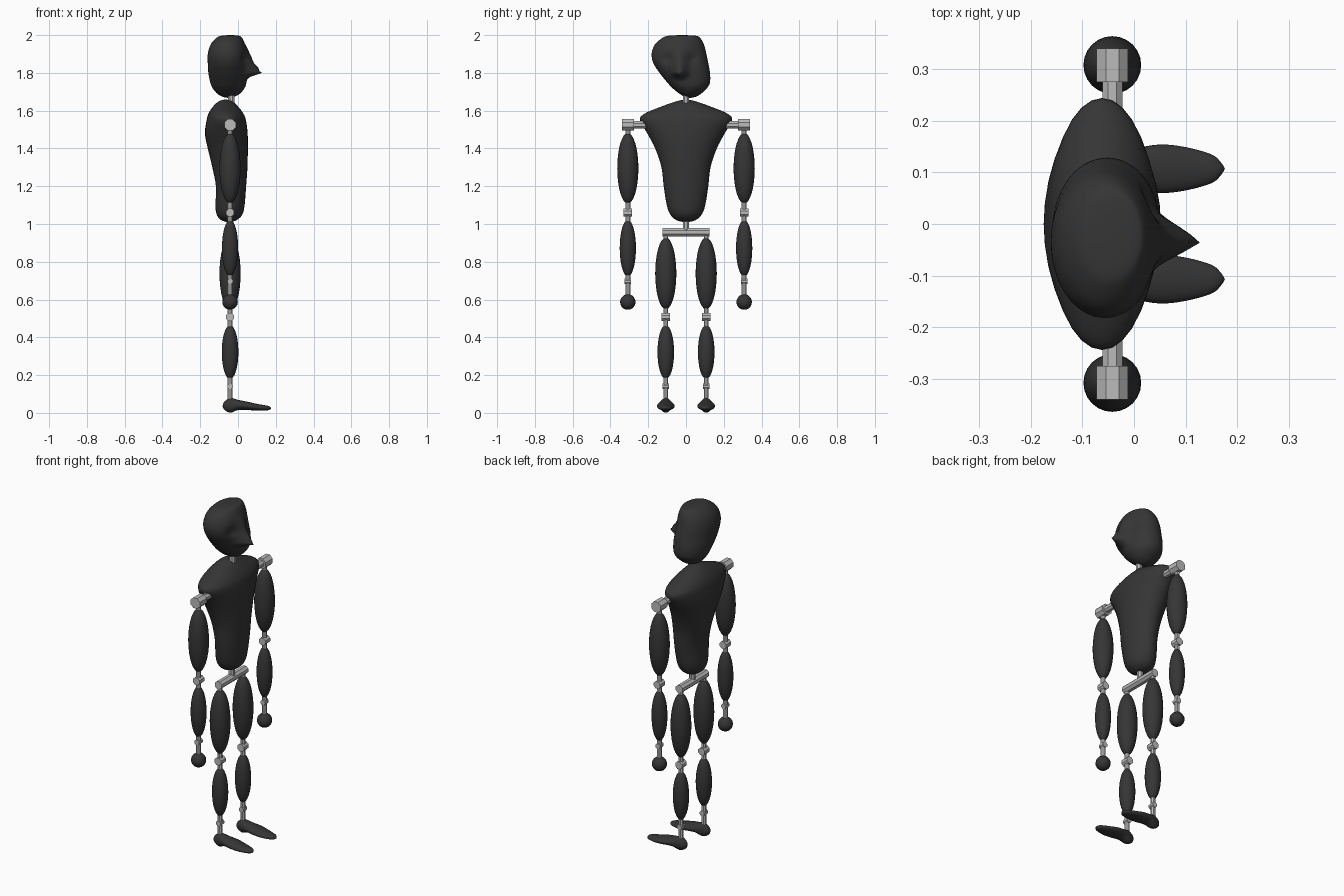
import bpy, bmesh, math
from mathutils import Matrix, Vector

if "Cube" in bpy.data.objects:
    bpy.data.objects.remove(bpy.data.objects["Cube"])


def material(name, v):
    m = bpy.data.materials.new(name)
    m.diffuse_color = (v, v, v, 1)
    m.use_nodes = True
    m.node_tree.nodes["Principled BSDF"].inputs["Base Color"].default_value = m.diffuse_color
    return m


DARK = material("charcoal", 0.036)
METAL = material("light_metal", 0.5)
AX = -0.042          # x of the skeleton line


def finish(name, bm, mat, smooth):
    bmesh.ops.recalc_face_normals(bm, faces=bm.faces[:])
    me = bpy.data.meshes.new(name)
    bm.to_mesh(me)
    bm.free()
    me.materials.append(mat)
    for p in me.polygons:
        p.use_smooth = smooth
    ob = bpy.data.objects.new(name, me)
    bpy.context.collection.objects.link(ob)
    return ob


def rod(name, a, b, r):
    """Eight-sided metal bar between two points."""
    a, b = Vector(a), Vector(b)
    d = b - a
    turn = d.to_track_quat('Z', 'Y').to_matrix().to_4x4()
    bm = bmesh.new()
    bmesh.ops.create_cone(bm, cap_ends=True, segments=8, radius1=r, radius2=r,
                          depth=d.length,
                          matrix=Matrix.Translation((a + b) / 2) @ turn @ Matrix.Rotation(math.pi / 8, 4, 'Z'))
    return finish(name, bm, METAL, False)


def ellipsoid(name, c, rx, rz, segs=24, rings=16):
    bm = bmesh.new()
    bmesh.ops.create_uvsphere(bm, u_segments=segs, v_segments=rings, radius=1,
                              matrix=Matrix.Translation(c) @ Matrix.Diagonal((rx, rx, rz, 1)))
    return finish(name, bm, DARK, True)


def refine(rows, n):
    """Catmull-Rom interpolation between the given sections."""
    out = []
    for i in range(len(rows) - 1):
        p = [rows[max(i - 1, 0)], rows[i], rows[i + 1], rows[min(i + 2, len(rows) - 1)]]
        for k in range(n):
            t = k / n
            out.append([0.5 * (2 * b + (c - a) * t + (2 * a - 5 * b + 4 * c - d) * t * t
                               + (3 * b - a - 3 * c + d) * t ** 3) for a, b, c, d in zip(*p)])
    return out + [list(rows[-1])]


def loft(name, rows, place, segs=32, n=4, shape=None):
    """Oval sections (t, a_min, a_max, b_min, b_max), closed to a point at both ends."""
    bm = bmesh.new()
    rings = []
    for i, (t, a0, a1, b0, b1) in enumerate(rs := refine(rows, n)):
        ca, cb, ra, rb = (a0 + a1) / 2, (b0 + b1) / 2, (a1 - a0) / 2, (b1 - b0) / 2
        count = 1 if i in (0, len(rs) - 1) else segs
        ring = []
        for k in range(count):
            g = 2 * math.pi * k / segs
            s = 0 if count == 1 else 1
            co = Vector(place(t, ca + s * ra * math.cos(g), cb + s * rb * math.sin(g)))
            ring.append(bm.verts.new(shape(co) if shape else co))
        rings.append(ring)
    for lo, hi in zip(rings, rings[1:]):
        for k in range(segs):
            j = (k + 1) % segs
            quad = [lo[k % len(lo)], lo[j % len(lo)], hi[j % len(hi)], hi[k % len(hi)]]
            bm.faces.new(list(dict.fromkeys(quad)))
    return finish(name, bm, DARK, True)


def upright(t, a, b):
    return (a, b, t)


# torso
torso = [(1.008, 0, 0, 0, 0), (1.02, .04, .04, .05, .05), (1.05, .068, .068, .083, .083),
         (1.1, .077, .077, .102, .102), (1.2, .08, .08, .118, .118), (1.3, .093, .093, .13, .13),
         (1.4, .106, .106, .163, .163), (1.48, .113, .113, .205, .205), (1.55, .104, .104, .244, .244),
         (1.585, .092, .092, .218, .218), (1.62, .068, .068, .135, .135),
         (1.65, .035, .035, .05, .05), (1.66, 0, 0, 0, 0)]
mid = [-.048, -.048, -.045, -.042, -.037, -.043, -.054, -.062, -.062, -.064, -.066, -.066, -.066]
loft("torso", [(z, c - a, c + a, -b, b) for (z, a, _, b, _), c in zip(torso, mid)], upright)

# head, tilted sideways, with pointed nose and shallow eye hollows
NOSE = [(1.76, 0), (1.778, .02), (1.80, .082), (1.83, .057), (1.87, .028), (1.91, .014), (1.96, 0)]


def face(co):
    if co.x > -0.03:
        for (z0, h0), (z1, h1) in zip(NOSE, NOSE[1:]):
            if z0 <= co.z < z1:
                h = h0 + (h1 - h0) * (co.z - z0) / (z1 - z0)
                co.x += h * max(0, 1 - abs(co.y + .035) / .055)
                break
        for y in (-.1, .035):
            co.x -= .014 * math.exp(-((co.y - y) ** 2 + (co.z - 1.875) ** 2) / .0008)
    return co


loft("head", [(1.667, -.05, -.05, .02, .02), (1.673, -.08, -.02, -.005, .05),
              (1.69, -.11, .01, -.035, .08), (1.72, -.135, .035, -.072, .112),
              (1.75, -.147, .045, -.1, .127), (1.8, -.157, .05, -.14, .127),
              (1.85, -.16, .05, -.172, .118), (1.9, -.16, .047, -.182, .108),
              (1.95, -.145, .037, -.165, .095), (1.985, -.115, .022, -.125, .075),
              (1.997, -.085, .005, -.09, .05), (2.0, -.04, -.04, -.02, -.02)],
     upright, segs=56, n=5, shape=face)

# neck, spine and hip bars
rod("neck", (-.036, 0, 1.62), (-.036, 0, 1.72), .018)
rod("spine", (AX, 0, .96), (AX, 0, 1.06), .018)
rod("hip_bar", (AX, -.125, .957), (AX, .125, .957), .024)


def joint(name, y, z, r, half):
    rod(name, (AX, y - half, z), (AX, y + half, z), r)


FOOT = [(-.082, .036, 0, 0), (-.072, .038, .017, .022), (-.04, .04, .03, .039), (0, .042, .039, .027),
        (.05, .037, .047, .022), (.1, .03, .042, .018), (.15, .026, .028, .013),
        (.168, .025, .013, .008), (.176, .024, 0, 0)]

for side, s in (("left", 1), ("right", -1)):
    # arm
    y = s * .308
    rod(side + "_shoulder_rod", (AX, s * .18, 1.525), (AX, y, 1.525), .021)
    rod(side + "_shoulder", (AX, s * .275, 1.525), (AX, s * .34, 1.525), .033)
    rod(side + "_arm_rod", (AX, y, .59), (AX, y, 1.52), .014)
    ellipsoid(side + "_upper_arm", (AX, y, 1.295), .056, .187)
    joint(side + "_elbow", y, 1.06, .023, .023)
    ellipsoid(side + "_forearm", (AX, y, .872), .043, .15)
    joint(side + "_wrist", y, .696, .016, .018)
    ellipsoid(side + "_hand", (AX, y, .587), .041, .041, 16, 10)
    # leg
    y = s * .107
    rod(side + "_leg_rod", (AX, y, .05), (AX, y, .95), .014)
    ellipsoid(side + "_thigh", (AX, y, .738), .056, .19)
    joint(side + "_knee", y, .508, .023, .023)
    ellipsoid(side + "_calf", (AX, y, .322), .044, .143)
    joint(side + "_ankle", y, .14, .016, .018)
    loft(side + "_foot", [(x, y - w, y + w, z - h, z + h) for x, z, w, h in FOOT],
         lambda t, a, b: (t, a, b), segs=20)
